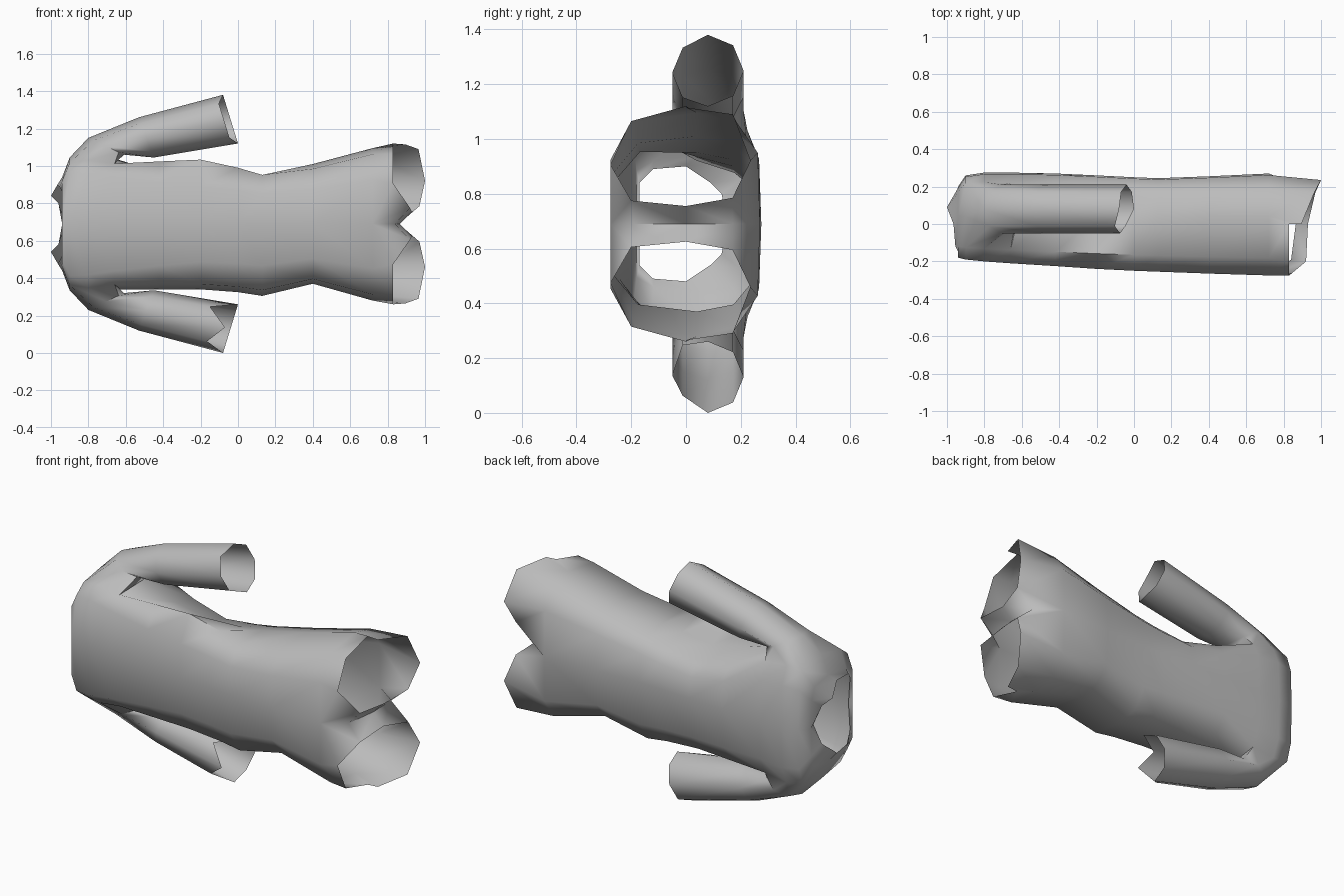
import bpy, bmesh, math
from mathutils import Vector

cube = bpy.data.objects.get("Cube")
if cube:
    bpy.data.objects.remove(cube, do_unlink=True)

MID_Z = 0.69

cloth = bpy.data.materials.new("grey_cloth")
cloth.use_nodes = True
cloth.diffuse_color = (0.5, 0.5, 0.5, 1)
cloth.node_tree.nodes["Principled BSDF"].inputs["Base Color"].default_value = (0.5, 0.5, 0.5, 1)

# Half sections: x, front y, back y, upper width, lower width, boxiness, upper dent
SECTIONS = [
    (-0.94, -0.18, 0.20, 0.25, 0.25, 1, 0),
    (-0.90, -0.19, 0.26, 0.355, 0.355, 1, 0),
    (-0.80, -0.20, 0.275, 0.37, 0.37, 0.8, 0),
    (-0.66, -0.21, 0.275, 0.35, 0.35, 0.7, 0),
    (-0.42, -0.225, 0.27, 0.345, 0.35, 0.3, 0.6),
    (-0.20, -0.24, 0.26, 0.345, 0.35, 0, 0.95),
    (0, -0.25, 0.25, 0.31, 0.365, 0, 0.6),
    (0.13, -0.255, 0.245, 0.28, 0.385, 0, 0.2),
    (0.40, -0.265, 0.255, 0.32, 0.32, 0, 0),
    (0.72, -0.275, 0.27, 0.405, 0.41, 0, 0),
]
# Neck rim, leg hem and crotch seam: x, y, distance from the middle
NECK = [(-0.92, -0.17, 0), (-0.93, -0.17, 0.15), (-0.955, -0.12, 0.20), (-0.965, 0, 0.21),
        (-1.0, 0.09, 0.15), (-0.96, 0.13, 0.11), (-0.92, 0.15, 0)]
INNER_FRONT, INNER_BACK = (0.92, -0.2, 0.085), (0.97, 0.17, 0.095)
HEM = [INNER_FRONT, (0.83, -0.275, 0.215), (0.83, -0.2, 0.375), (0.83, 0, 0.43),
       (0.895, 0, 0.425), (0.965, 0.17, 0.40), (1.0, 0.235, 0.23),
       INNER_BACK, INNER_BACK, (0.93, 0, 0.065), INNER_FRONT]
SEAM = [(0.86, 0.17, 0), (0.865, 0, 0), (0.84, -0.19, 0)]
# Sleeve rings: outer x and distance, inner x and distance
SLEEVE = [(-0.80, 0.46, -0.61, 0.37), (-0.53, 0.57, -0.45, 0.355), (-0.08, 0.69, 0, 0.43)]


def place(points, side):
    return [Vector((x, y, MID_Z + side * d)) for x, y, d in points]


def half_ring(x, front, back, w, box, dent, side):
    shape = [(0, front), (0.58 + 0.2 * box, front), (0.92 + 0.08 * dent, front * 0.66),
             (1 - 0.35 * dent, 0.04), (0.92 - 0.4 * dent, back * (0.68 + 0.17 * box)),
             (0.64 - 0.3 * dent, back * 0.97), (0, back)]
    return place([(x, y, w * f) for f, y in shape], side)


def loft(bm, rings, closed, hole=()):
    rows = [[bm.verts.new(p) for p in ring] for ring in rings]
    for r, (a, b) in enumerate(zip(rows, rows[1:])):
        n = len(a)
        for i in range(n if closed else n - 1):
            if (r, i) not in hole:
                j = (i + 1) % n
                bm.faces.new((a[i], a[j], b[j], b[i]))


def sleeve_rings(side):
    rings = []
    for ox, od, ix, idist in SLEEVE:
        outer, inner = place([(ox, 0.08, od), (ix, 0.08, idist)], side)
        centre, up = (outer + inner) / 2, (outer - inner) / 2
        across = Vector((0, 0.13, 0))
        rings.append([centre + across * math.cos(k * math.tau / 8) + up * math.sin(k * math.tau / 8)
                      for k in range(8)])
    # Cuff is cut back at the front, and torn on the lower sleeve
    cuts = (0.035, 0.035, 0.035) if side > 0 else (0.1, 0.03, 0.14)
    for k, cut in zip((3, 4, 5), cuts):
        rings[-1][k] += (rings[-2][k] - rings[-1][k]).normalized() * cut
    return rings


bm = bmesh.new()
for side in (1, -1):
    # Torso half with neck rim and an open armhole
    rings = [place(NECK, side)]
    for x, front, back, upper, lower, box, dent in SECTIONS:
        if side > 0:
            rings.append(half_ring(x, front, back, upper, box, dent, side))
        else:
            rings.append(half_ring(x, front, back, lower, box, 0, side))
    loft(bm, rings, False, hole={(r, i) for r in (2, 3) for i in (2, 3)})

    # Sleeve grown from the armhole
    top, mid, low = rings[2:5]
    armhole = [mid[4], top[4], top[3], top[2], mid[2], low[2], low[3], low[4]]
    loft(bm, [armhole] + sleeve_rings(side), True)

    # Short leg with a stepped hem
    hip = rings[-1]
    loft(bm, [hip[:4] + hip[3:] + place(SEAM, side), place(HEM, side)], True)

# Weld the halves, sleeves and legs into one garment
bmesh.ops.remove_doubles(bm, verts=bm.verts, dist=0.0005)
bmesh.ops.recalc_face_normals(bm, faces=bm.faces)
mesh = bpy.data.meshes.new("body_suit")
bm.to_mesh(mesh)
bm.free()
mesh.materials.append(cloth)
suit = bpy.data.objects.new("body_suit", mesh)
bpy.context.collection.objects.link(suit)
bpy.ops.object.select_all(action='DESELECT')
suit.select_set(True)
bpy.context.view_layer.objects.active = suit
bpy.ops.object.shade_smooth_by_angle(angle=math.radians(75))
